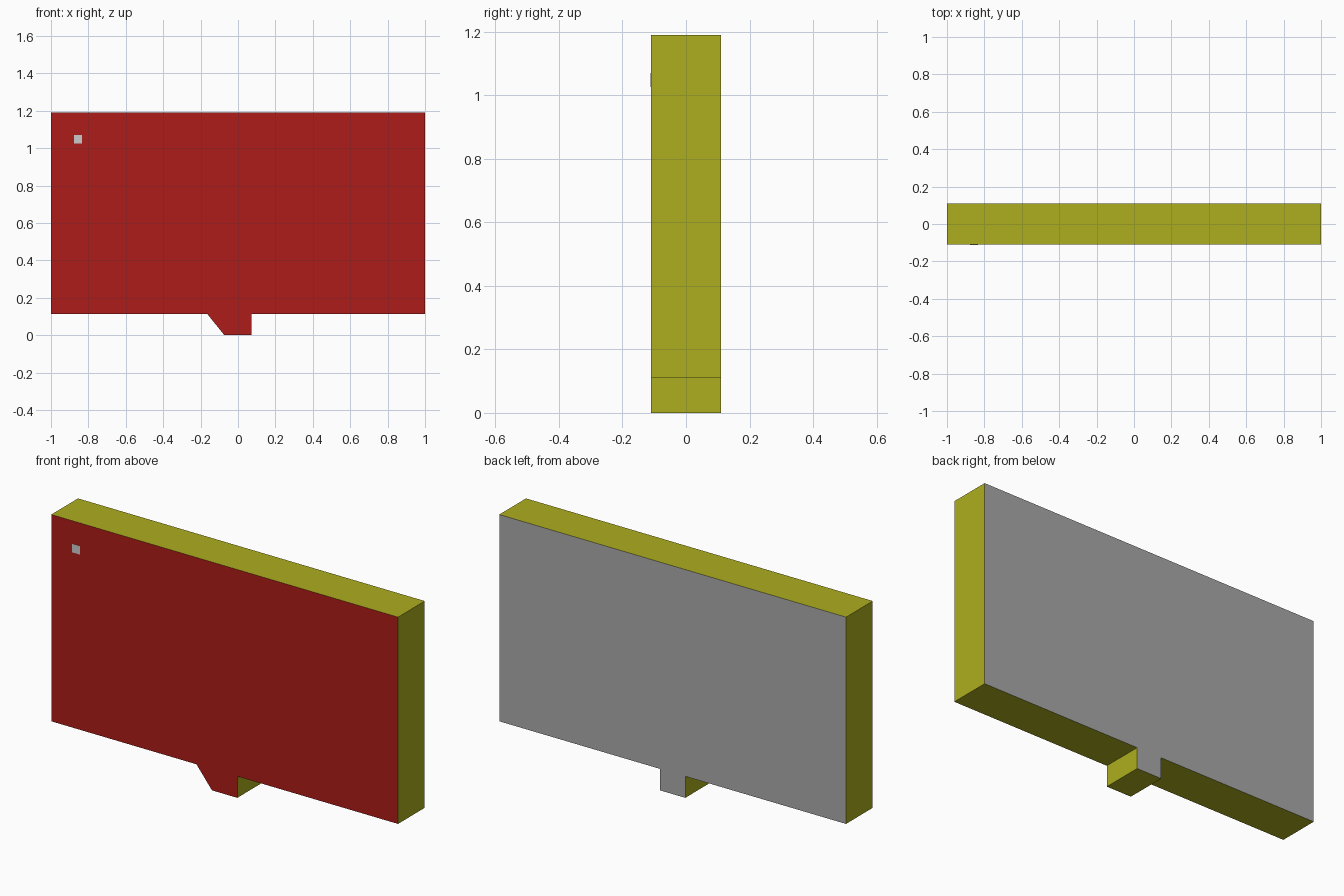
import bpy, bmesh

if "Cube" in bpy.data.objects:
    bpy.data.objects.remove(bpy.data.objects["Cube"])

HALF_DEPTH = 0.11


def material(name, rgb):
    m = bpy.data.materials.new(name)
    m.diffuse_color = (*rgb, 1.0)
    m.use_nodes = True
    m.node_tree.nodes["Principled BSDF"].inputs["Base Color"].default_value = m.diffuse_color
    return m


red = material("red_front", (0.42, 0.012, 0.01))
olive = material("olive_sides", (0.42, 0.42, 0.014))
dark_grey = material("grey_back", (0.4, 0.4, 0.4))


def outline(tab_root_left):
    """Panel outline with the foot tab at the bottom, as (x, z) points."""
    return [(-1, 0.112), (tab_root_left, 0.112), (-0.073, 0), (0.073, 0),
            (0.073, 0.112), (1, 0.112), (1, 1.19), (-1, 1.19)]


# Panel with foot tab: the tab slants on the front and is square on the back
bm = bmesh.new()
front = [bm.verts.new((x, -HALF_DEPTH, z)) for x, z in outline(-0.163)]
back = [bm.verts.new((x, HALF_DEPTH, z)) for x, z in outline(-0.073)]
bm.faces.new(front).material_index = 0
bm.faces.new(back[::-1]).material_index = 2
n = len(front)
for i in range(n):
    j = (i + 1) % n
    side = bm.faces.new((front[j], front[i], back[i], back[j]))
    side.material_index = 1
bmesh.ops.recalc_face_normals(bm, faces=bm.faces[:])
bmesh.ops.triangulate(bm, faces=bm.faces[:])
mesh = bpy.data.meshes.new("panel_body")
bm.to_mesh(mesh)
bm.free()
for m in (red, olive, dark_grey):
    mesh.materials.append(m)
body = bpy.data.objects.new("panel_body", mesh)
bpy.context.collection.objects.link(body)

# Small square marker in the upper left of the front
bpy.ops.mesh.primitive_cube_add(size=1, location=(-0.856, -HALF_DEPTH, 1.048))
marker = bpy.context.object
marker.name = "front_marker"
marker.scale = (0.044, 0.003, 0.044)
